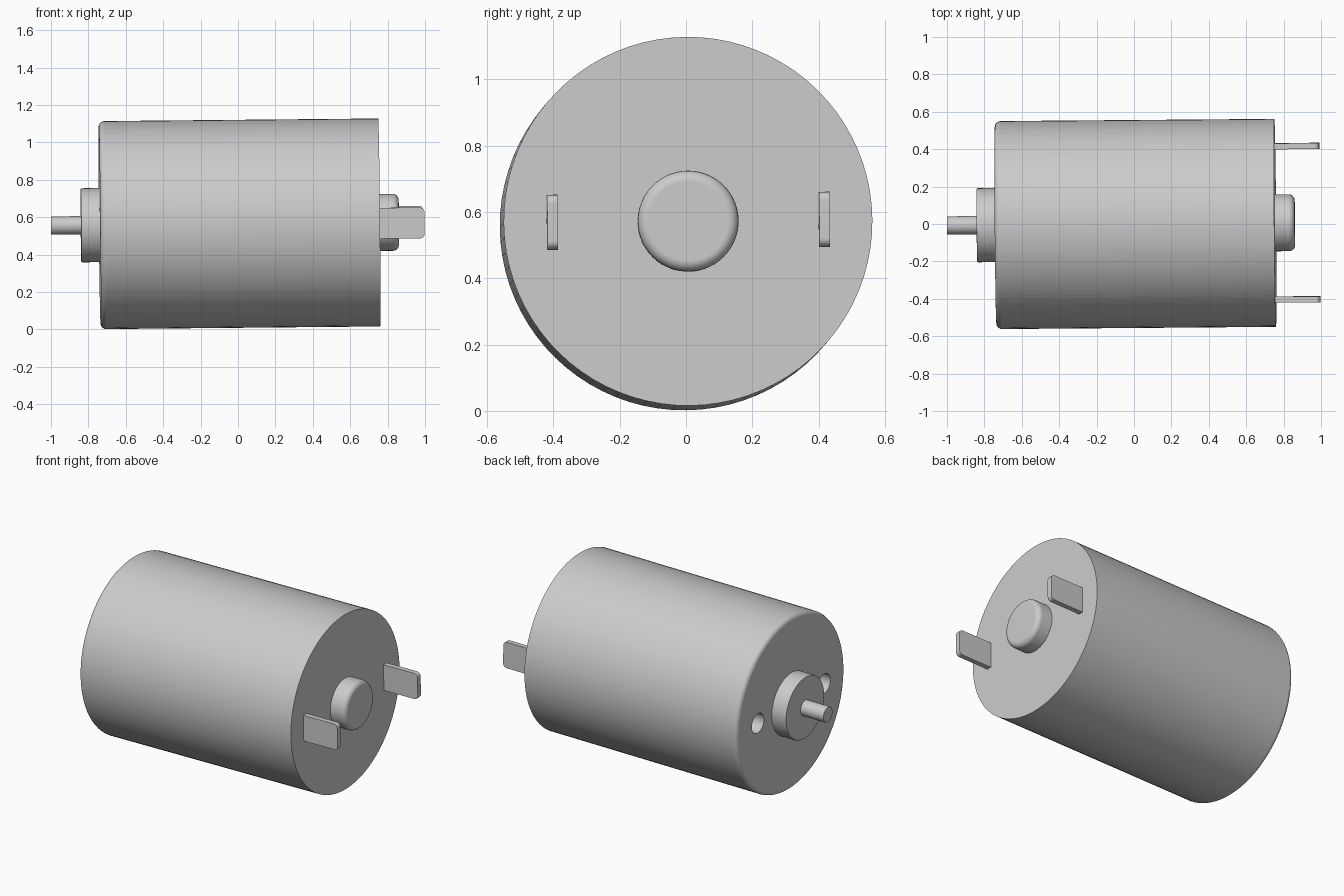
import bpy, bmesh, math
from mathutils import Matrix

if "Cube" in bpy.data.objects:
    bpy.data.objects.remove(bpy.data.objects["Cube"])

# The whole motor lies along x with a very slight lean and roll
POSE = (Matrix.Translation((0, 0, 0.565)) @ Matrix.Rotation(0.008, 4, 'Z')
        @ Matrix.Rotation(-0.0095, 4, 'Y') @ Matrix.Rotation(0.011, 4, 'X'))

metal = bpy.data.materials.new("grey metal")
metal.diffuse_color = (0.6, 0.6, 0.6, 1)
metal.use_nodes = True
metal.node_tree.nodes["Principled BSDF"].inputs["Base Color"].default_value = metal.diffuse_color


def finish(name, bm):
    bmesh.ops.recalc_face_normals(bm, faces=bm.faces)
    bm.transform(POSE)
    mesh = bpy.data.meshes.new(name)
    bm.to_mesh(mesh)
    bm.free()
    ob = bpy.data.objects.new(name, mesh)
    bpy.context.collection.objects.link(ob)
    mesh.materials.append(metal)
    return ob


def activate(ob):
    bpy.ops.object.select_all(action='DESELECT')
    ob.select_set(True)
    bpy.context.view_layer.objects.active = ob


def smooth(ob):
    activate(ob)
    bpy.ops.object.shade_smooth_by_angle(angle=math.radians(30))
    mod = ob.modifiers.new("Weighted normals", 'WEIGHTED_NORMAL')
    mod.keep_sharp = True


def rounded(x, r, b, side, steps=5):
    """Quarter-round profile running from the outer wall to the end cap."""
    return [(x - side * b * (1 - math.sin(a)), r - b * (1 - math.cos(a)))
            for a in (i * math.pi / 2 / steps for i in range(steps + 1))]


def lathe(name, profile, segs=64, y=0):
    """Closed solid turned around the x axis from (x, radius) points."""
    bm = bmesh.new()
    rings = [[bm.verts.new((x, y + r * math.cos(2 * math.pi * i / segs),
                            r * math.sin(2 * math.pi * i / segs)))
              for i in range(segs)] for x, r in profile]
    for a, b in zip(rings, rings[1:]):
        for i in range(segs):
            j = (i + 1) % segs
            bm.faces.new((a[i], a[j], b[j], b[i]))
    bm.faces.new(rings[0])
    bm.faces.new(rings[-1])
    return finish(name, bm)


# Motor can with one rounded rim
can = lathe("motor_can", [(0.755, 0.556)] + rounded(-0.74, 0.556, 0.03, -1), 80)

# Two blind mounting holes in the shaft end
for y in (-0.34, 0.34):
    cutter = lathe("hole_cutter", [(-0.8, 0.062), (-0.59, 0.062)], 32, y)
    cutter.hide_render = True
    activate(can)
    mod = can.modifiers.new("Hole", 'BOOLEAN')
    mod.operation = 'DIFFERENCE'
    mod.solver = 'EXACT'
    mod.object = cutter
    bpy.ops.object.modifier_apply(modifier=mod.name)
    bpy.data.objects.remove(cutter)
smooth(can)

# Front bearing hub, output shaft and rear bearing cap
smooth(lathe("front_hub", [(-0.72, 0.198)] + rounded(-0.84, 0.198, 0.006, -1, 3)))
smooth(lathe("output_shaft", [(-0.82, 0.049)] + rounded(-1.0, 0.049, 0.005, -1, 3), 32))
smooth(lathe("rear_cap", [(0.74, 0.152)] + rounded(0.86, 0.152, 0.032, 1)))


def terminal(name, y):
    """Flat tab with rounded tip corners."""
    x0, x1, h, t, r = 0.74, 0.994, 0.0825, 0.016, 0.025
    outline = [(x0, -h)]
    for cz, start in ((-h + r, -90), (h - r, 0)):
        for i in range(6):
            a = math.radians(start + 18 * i)
            outline.append((x1 - r + r * math.cos(a), cz + r * math.sin(a)))
    outline.append((x0, h))
    bm = bmesh.new()
    face = bm.faces.new([bm.verts.new((x, y - t, z)) for x, z in outline])
    ext = bmesh.ops.extrude_face_region(bm, geom=[face])
    verts = [v for v in ext["geom"] if isinstance(v, bmesh.types.BMVert)]
    bmesh.ops.translate(bm, verts=verts, vec=(0, 2 * t, 0))
    smooth(finish(name, bm))


# Electrical tabs either side of the rear cap
terminal("terminal_front", -0.41)
terminal("terminal_back", 0.41)
